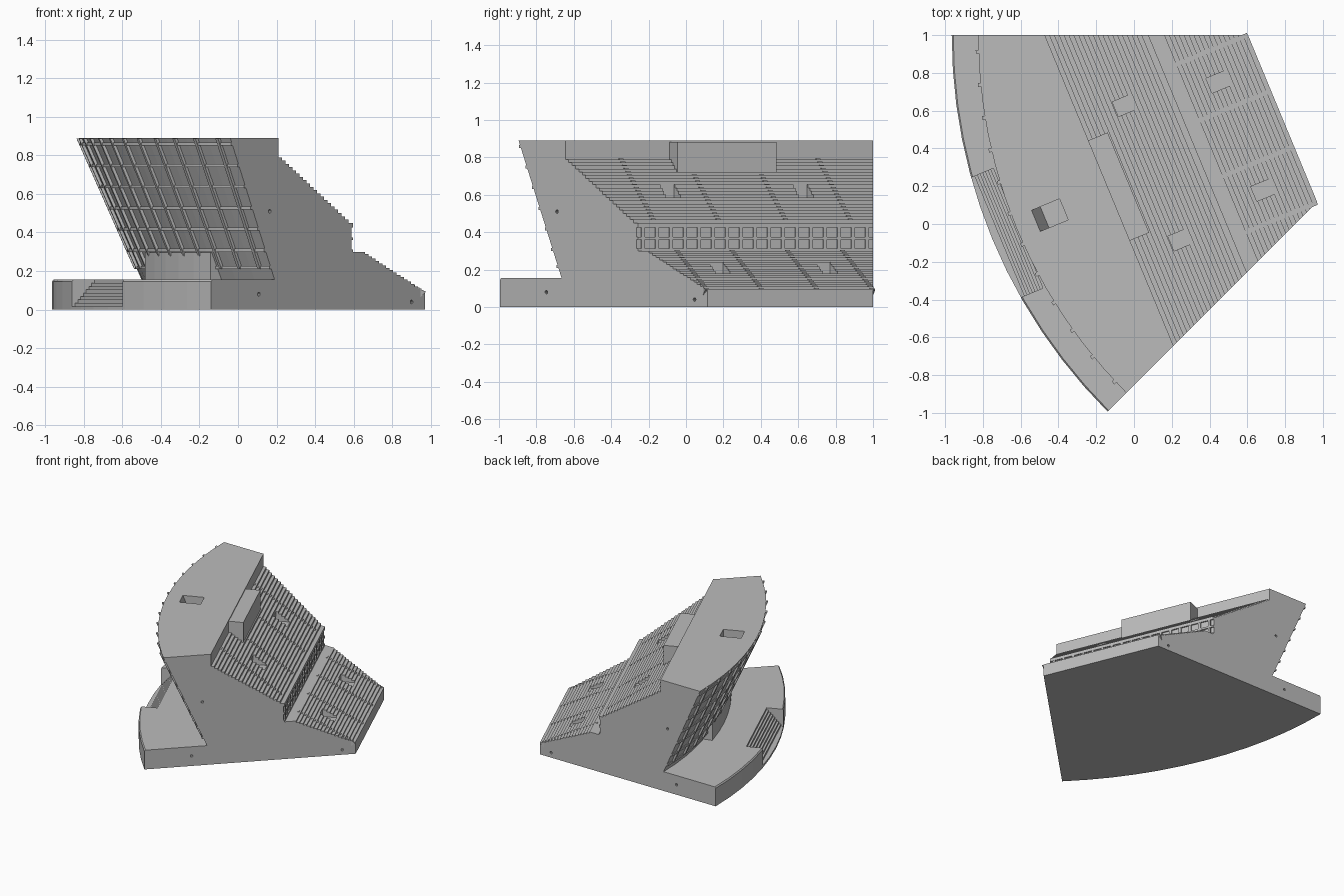
import bpy, bmesh, math
from mathutils import Matrix

if "Cube" in bpy.data.objects:
    bpy.data.objects.remove(bpy.data.objects["Cube"], do_unlink=True)

# Local frame: x runs outward from the wedge apex, y runs along the rows
HALF = math.radians(22.5)
SEGMENTS = 12
PLACE = Matrix.Translation((1.855, 1.0, 0)) @ Matrix.Rotation(math.radians(202.5), 4, 'Z')

grey = bpy.data.materials.new("concrete_grey")
grey.use_nodes = True
grey.diffuse_color = (0.5, 0.5, 0.5, 1)
grey.node_tree.nodes["Principled BSDF"].inputs["Base Color"].default_value = (0.5, 0.5, 0.5, 1)


def loft(bm, sections):
    """Join equal closed sections into one capped solid."""
    rings = [[bm.verts.new(p) for p in s] for s in sections]
    n = len(rings[0])
    for a, b in zip(rings, rings[1:]):
        for i in range(n):
            j = (i + 1) % n
            bm.faces.new((a[i], a[j], b[j], b[i]))
    bm.faces.new(rings[0])
    bm.faces.new(rings[-1])


def prism(bm, profile, y0, y1, angle=0):
    c, s = math.cos(angle), math.sin(angle)
    loft(bm, [[(x * c - y * s, x * s + y * c, z) for x, z in profile] for y in (y0, y1)])


def rect(x0, x1, z0, z1):
    return [(x0, z0), (x1, z0), (x1, z1), (x0, z1)]


def sweep(bm, straight, curved, a0=-HALF, a1=HALF, n=SEGMENTS):
    """Straight points follow the rows; curved points follow the outer arc."""
    sections = []
    for k in range(n + 1):
        a = a0 + (a1 - a0) * k / n
        s = [(d, d * math.tan(a), z) for d, z in straight]
        s += [(r * math.cos(a), r * math.sin(a), z) for r, z in curved]
        sections.append(s)
    loft(bm, sections)


def steps(x0, z0, x1, z1, n):
    """Tread and riser points climbing from the first point to the second."""
    pts = []
    for i in range(n):
        x = x0 + (x1 - x0) * i / n
        pts += [(x, z0 + (z1 - z0) * i / n), (x, z0 + (z1 - z0) * (i + 1) / n)]
    return pts + [(x1, z1)]


def finish(name, bm):
    bmesh.ops.recalc_face_normals(bm, faces=bm.faces)
    bmesh.ops.dissolve_limit(bm, angle_limit=0.002, verts=bm.verts, edges=bm.edges)
    bm.transform(PLACE)
    mesh = bpy.data.meshes.new(name)
    bm.to_mesh(mesh)
    bm.free()
    mesh.materials.append(grey)
    obj = bpy.data.objects.new(name, mesh)
    bpy.context.collection.objects.link(obj)
    return obj


def wall_radius(z):
    return 2.355 + (z - 0.155) * 0.325 / 0.735


# Main wedge: lower tier, walkway, upper tier, parapet, leaning wall, terrace
LOWER = (1.156, 0.085, 1.588, 0.30)
UPPER = (1.675, 0.45, 2.15, 0.79)
bm = bmesh.new()
rows = [(1.156, 0)] + steps(*LOWER, 18)
rows += [(1.653, 0.30), (1.653, 0.45)] + steps(*UPPER, 20) + [(2.15, 0.89)]
sweep(bm, rows, [(2.68, 0.89), (2.355, 0.155), (2.812, 0.155), (2.82, 0.145), (2.82, 0)])
body = finish("stand_body", bm)

# Cutters: tier portals, roof shaft, terrace stairs, side pin holes
bm = bmesh.new()
for side in (-1, 1):
    for d0, floor, v in ((1.345, 0.175, 0.31), (1.85, 0.58, 0.385)):
        prism(bm, rect(d0, d0 + 0.105, floor, floor + 0.2), side * v - 0.042, side * v + 0.042)
    for r, z in ((1.35, 0.04), (2.47, 0.08), (2.39, 0.51)):
        a = side * HALF
        m = Matrix.Rotation(a, 4, 'Z') @ Matrix.Translation((r, 0, z)) @ Matrix.Rotation(math.pi / 2, 4, 'X')
        bmesh.ops.create_cone(bm, cap_ends=True, segments=10, radius1=0.01,
                              radius2=0.01, depth=0.04, matrix=m)
prism(bm, [(2.41, 0.77), (2.52, 0.77), (2.57, 0.89), (2.57, 0.95), (2.41, 0.95)], -0.06, 0.06)
stairs = steps(2.795, 0.0, 2.657, 0.155, 9)[1:]
prism(bm, stairs + [(2.657, 0.3), (2.9, 0.3), (2.9, stairs[0][1])], -0.343, 0.343)
cutter = finish("cutter", bm)
cutter.hide_render = True

cut = body.modifiers.new("openings", 'BOOLEAN')
cut.object = cutter
cut.solver = 'EXACT'
bpy.context.view_layer.objects.active = body
bpy.ops.object.modifier_apply(modifier=cut.name)
bpy.data.objects.remove(cutter, do_unlink=True)

# Aisle stairs with half-height steps
for name, tier, n, offsets in (("lower_aisles", LOWER, 36, (0.16, 0.48)),
                               ("upper_aisles", UPPER, 40, (0.195, 0.57))):
    x0, z0, x1, z1 = tier
    bm = bmesh.new()
    for v in offsets:
        for side in (-1, 1):
            prism(bm, steps(x0 + 0.002, z0 + 0.006, x1, z1 + 0.004, n) + [(x1, z1 - 0.03), (x0 + 0.03, z0 - 0.02)],
                  side * v - 0.012, side * v + 0.012)
    finish(name, bm)

# Grid on the wall between the tiers
bm = bmesh.new()
for z0, z1 in ((0.30, 0.312), (0.36, 0.375), (0.425, 0.45)):
    sweep(bm, [(x, z) for x, z in rect(1.643, 1.66, z0, z1)], [], n=1)
for i in range(17):
    v = (i - 8) * 0.081
    prism(bm, rect(1.644, 1.66, 0.301, 0.44), v - 0.01, v + 0.01)
finish("walkway_grid", bm)

# Press box on the upper tier
bm = bmesh.new()
prism(bm, rect(2.04, 2.18, 0.69, 0.882), -0.287, 0.287)
finish("press_box", bm)

# Upright ribs on the leaning wall
bm = bmesh.new()
low, high = wall_radius(0.21), wall_radius(0.888)
for i in range(SEGMENTS):
    a = -HALF + 2 * HALF * (i + 0.5) / SEGMENTS
    prism(bm, [(low - 0.02, 0.21), (low + 0.015, 0.21), (high + 0.015, 0.888), (high - 0.02, 0.888)],
          -0.01, 0.01, a)
finish("wall_ribs", bm)

# Horizontal bands on the leaning wall
bm = bmesh.new()
for z in (0.21, 0.3, 0.41, 0.52, 0.63, 0.74, 0.85):
    r = wall_radius(z)
    sweep(bm, [], rect(r - 0.012, r + 0.014, z, z + 0.016))
finish("wall_bands", bm)

# Entrance block under the leaning wall
bm = bmesh.new()
sweep(bm, [], rect(2.3, 2.425, 0.15, 0.295), math.radians(-7), math.radians(12), 5)
finish("entrance_block", bm)
